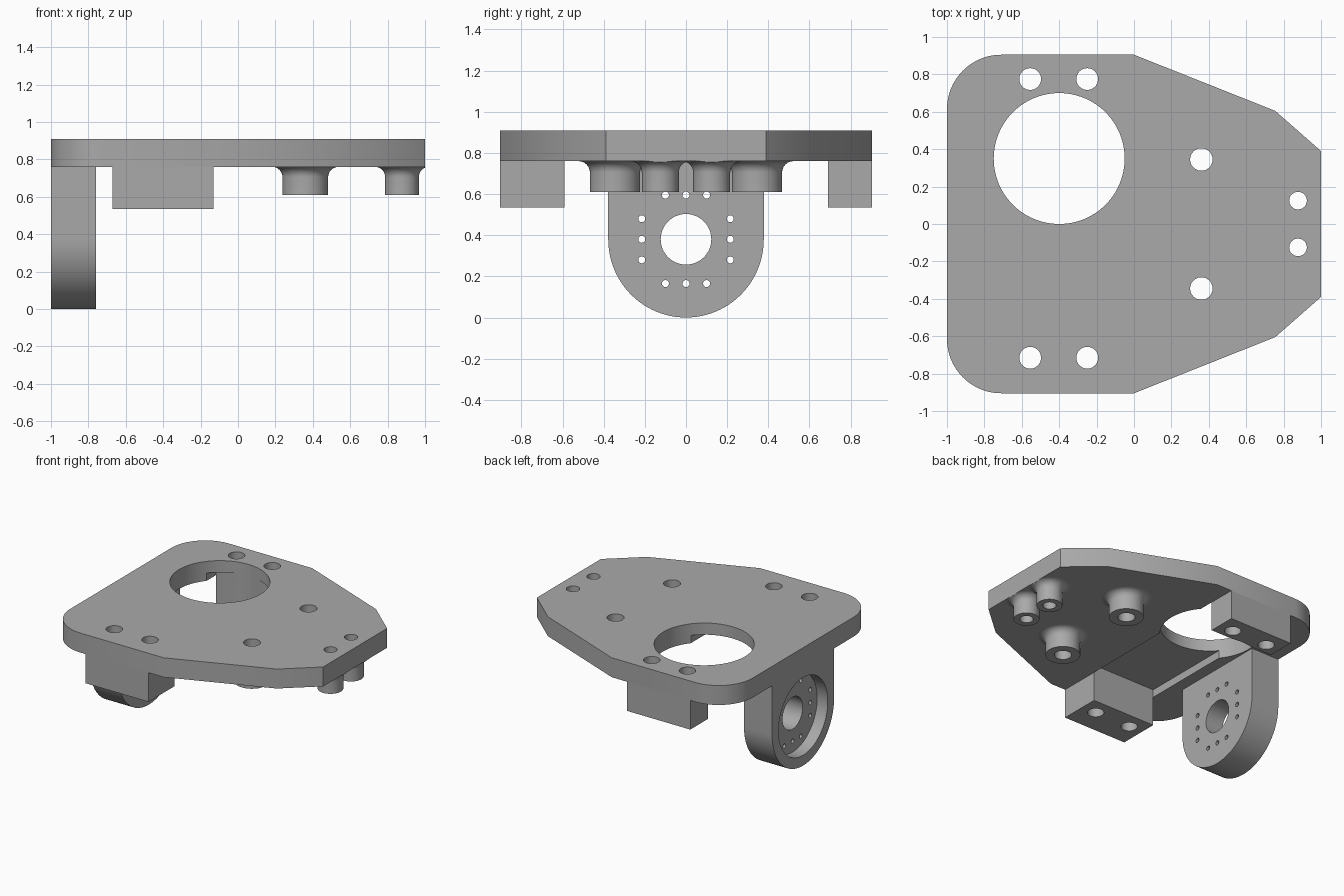
import bpy, bmesh
from math import sin, cos, pi, radians, sqrt
from mathutils import Vector

cube = bpy.data.objects.get("Cube")
if cube:
    bpy.data.objects.remove(cube)

grey = bpy.data.materials.new("plain grey")
grey.use_nodes = True
colour = (0.4, 0.4, 0.4, 1)
grey.diffuse_color = colour
grey.node_tree.nodes["Principled BSDF"].inputs["Base Color"].default_value = colour

TOP, UNDER = 0.91, 0.76


def finish(name, bm):
    bmesh.ops.recalc_face_normals(bm, faces=bm.faces)
    mesh = bpy.data.meshes.new(name)
    bm.to_mesh(mesh)
    bm.free()
    mesh.materials.append(grey)
    ob = bpy.data.objects.new(name, mesh)
    bpy.context.collection.objects.link(ob)
    return ob


def extrude(bm, points, direction):
    """Solid prism from a closed outline."""
    face = bm.faces.new([bm.verts.new(p) for p in points])
    geom = bmesh.ops.extrude_face_region(bm, geom=[face])["geom"]
    verts = [g for g in geom if isinstance(g, bmesh.types.BMVert)]
    bmesh.ops.translate(bm, verts=verts, vec=Vector(direction))


def arc(cx, cy, r, start, end, steps):
    angles = [radians(start + (end - start) * i / steps) for i in range(steps + 1)]
    return [(cx + r * cos(a), cy + r * sin(a)) for a in angles]


def box(bm, x0, x1, y0, y1, z0, z1):
    extrude(bm, [(x0, y0, z0), (x1, y0, z0), (x1, y1, z0), (x0, y1, z0)], (0, 0, z1 - z0))


def drill_z(bm, x, y, r, steps=48):
    extrude(bm, [(a, b, 0.3) for a, b in arc(x, y, r, 0, 360, steps)[:-1]], (0, 0, 1))


def drill_x(bm, y, z, r, x0, x1, steps=48):
    extrude(bm, [(x0, a, b) for a, b in arc(y, z, r, 0, 360, steps)[:-1]], (x1 - x0, 0, 0))


def activate(ob):
    bpy.ops.object.select_all(action='DESELECT')
    ob.select_set(True)
    bpy.context.view_layer.objects.active = ob


def cut(ob, bm):
    cutter = finish("cutter", bm)
    cutter.hide_render = True
    mod = ob.modifiers.new("cut", 'BOOLEAN')
    mod.operation, mod.solver, mod.object = 'DIFFERENCE', 'EXACT', cutter
    activate(ob)
    bpy.ops.object.modifier_apply(modifier=mod.name)
    bpy.data.objects.remove(cutter)


def smooth(ob):
    activate(ob)
    bpy.ops.object.shade_smooth_by_angle(angle=radians(30))


BLOCK_X = (-0.67, -0.13)
BLOCKS = {"front_block": (-0.905, -0.59), "back_block": (0.69, 0.905)}
STANDOFFS = [(0.36, 0.345, 0.122, 0.06), (0.877, 0.125, 0.09, 0.047)]


def through_holes(bm):
    """Large opening and the four bolt holes of the blocks."""
    drill_z(bm, -0.40, 0.35, 0.35, 96)
    for x in (-0.555, -0.25):
        for y in (-0.715, 0.775):
            drill_z(bm, x, y, 0.058)


# Plate with rounded corners on one end and a tapered nose on the other
outline = [(1, -0.39), (1, 0.39), (0.755, 0.605), (0, 0.905)]
outline += arc(-0.71, 0.615, 0.29, 90, 180, 16)
outline += arc(-0.71, -0.615, 0.29, 180, 270, 16)
outline += [(0, -0.905), (0.755, -0.605)]
bm = bmesh.new()
extrude(bm, [(x, y, UNDER) for x, y in outline], (0, 0, TOP - UNDER))
plate = finish("plate", bm)

bm = bmesh.new()
through_holes(bm)
for x, y, r, bore in STANDOFFS:
    for side in (-1, 1):
        drill_z(bm, x, side * y, bore)
cut(plate, bm)

# Shallow pocket under the plate between the blocks
bm = bmesh.new()
box(bm, *BLOCK_X, BLOCKS["front_block"][1], BLOCKS["back_block"][0], UNDER - 0.1, UNDER + 0.06)
cut(plate, bm)
smooth(plate)

# Mounting blocks
for name, (y0, y1) in BLOCKS.items():
    bm = bmesh.new()
    box(bm, *BLOCK_X, y0, y1, 0.535, UNDER)
    block = finish(name, bm)
    bm = bmesh.new()
    through_holes(bm)
    cut(block, bm)
    smooth(block)

# Hollow standoffs, flared into the plate
FLARE, FOOT = 0.055, 0.61
for size, (x, y, r, bore) in zip(("large", "small"), STANDOFFS):
    for label, side in (("front", -1), ("back", 1)):
        profile = [(bore, UNDER), (bore, FOOT), (r, FOOT)]
        profile += arc(r + FLARE, UNDER - FLARE, FLARE, 180, 90, 8)
        bm = bmesh.new()
        verts = [bm.verts.new((x + a, side * y, z)) for a, z in profile]
        edges = [bm.edges.new(pair) for pair in zip(verts, verts[1:])]
        bmesh.ops.spin(bm, geom=verts + edges, cent=(x, side * y, 0), axis=(0, 0, 1),
                       angle=2 * pi, steps=48, use_merge=True)
        bmesh.ops.remove_doubles(bm, verts=bm.verts, dist=0.0001)
        for v in bm.verts:
            v.co.x = min(v.co.x, 1)
        smooth(finish(f"{size}_standoff_{label}", bm))

# Hanging flange with a round lower end
AXIS, RADIUS, INNER = 0.38, 0.378, -0.76
bm = bmesh.new()
shape = [(RADIUS, UNDER), (-RADIUS, UNDER)] + arc(0, AXIS, RADIUS, 180, 360, 48)
extrude(bm, [(-1, y, z - 0.0 if z > AXIS else AXIS + (z - AXIS) * AXIS / RADIUS)
             for y, z in shape], (INNER + 1, 0, 0))
flange = finish("flange", bm)

# Round recess on the outer face
bm = bmesh.new()
drill_x(bm, 0, AXIS, 0.30, -1.1, -0.91, 64)
cut(flange, bm)

# Central bore and the twelve screw holes around it
bm = bmesh.new()
drill_x(bm, 0, AXIS, 0.123, -1.1, -0.6)
for a in (-0.1, 0, 0.1):
    for b in (-0.215, 0.215):
        drill_x(bm, a, AXIS + b, 0.017, -1.1, -0.6, 16)
        drill_x(bm, b, AXIS + a, 0.017, -1.1, -0.6, 16)
cut(flange, bm)
smooth(flange)
